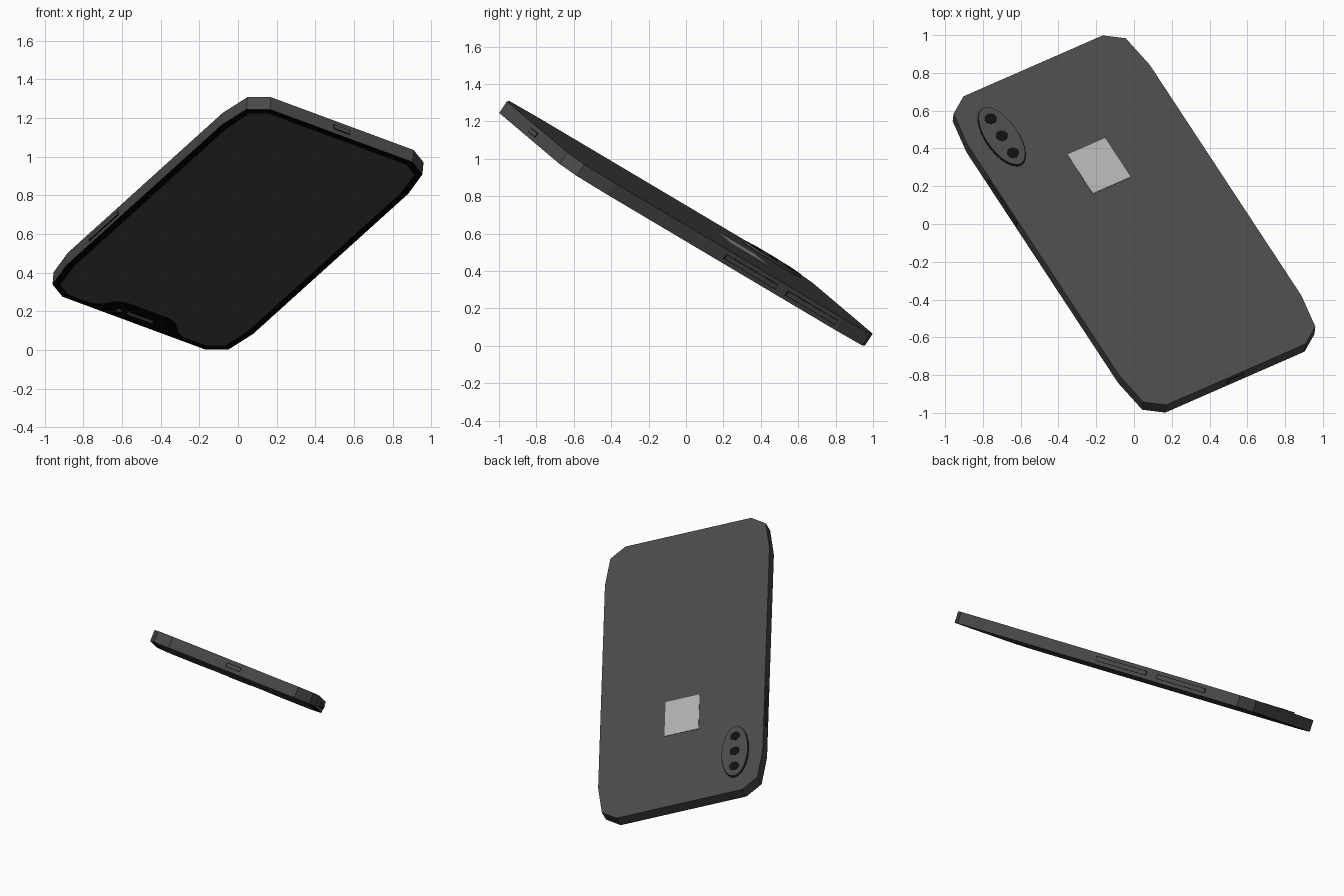
import bpy, bmesh, math
from mathutils import Vector, Matrix

cube = bpy.data.objects.get("Cube")
if cube:
    bpy.data.objects.remove(cube, do_unlink=True)


def material(name, rgb):
    m = bpy.data.materials.new(name)
    m.use_nodes = True
    m.diffuse_color = (*rgb, 1)
    m.node_tree.nodes["Principled BSDF"].inputs["Base Color"].default_value = (*rgb, 1)
    return m


GREY = material("body grey", (0.068,) * 3)
BLACK = material("bezel black", (0.001,) * 3)
GLASS = material("screen grey", (0.062,) * 3)
LENS = material("lens black", (0.005,) * 3)
LIGHT = material("badge light grey", (0.43,) * 3)
GRILLE = material("grille grey", (0.12,) * 3)

# Tilted frame of the handset: across, along, and out of the back
across = Vector((0.868, 0.38, -0.321)).normalized()
along = Vector((-0.493, 0.748, -0.444))
along = (along - along.dot(across) * across).normalized()
out = across.cross(along)
POSE = Matrix.Translation((0, 0, 0.655)) @ Matrix((across, along, out)).transposed().to_4x4()
HALF = 0.0375          # half thickness
WIDE, LONG = 0.556, 1.091


def finish(name, bm, *mats):
    bmesh.ops.recalc_face_normals(bm, faces=bm.faces)
    mesh = bpy.data.meshes.new(name)
    bm.to_mesh(mesh)
    bm.free()
    for m in mats:
        mesh.materials.append(m)
    mesh.transform(POSE)
    ob = bpy.data.objects.new(name, mesh)
    bpy.context.collection.objects.link(ob)
    return ob


def prism(name, pts, low, high, mat, front_mat=None):
    """Extrude a flat outline between two depths."""
    bm = bmesh.new()
    face = bm.faces.new([bm.verts.new((x, y, low)) for x, y in pts])
    ext = bmesh.ops.extrude_face_region(bm, geom=[face], use_keep_orig=True)
    verts = [g for g in ext["geom"] if isinstance(g, bmesh.types.BMVert)]
    bmesh.ops.translate(bm, verts=verts, vec=(0, 0, high - low))
    bmesh.ops.recalc_face_normals(bm, faces=bm.faces)
    if front_mat:
        for f in bm.faces:
            f.normal_update()
            f.material_index = 1 if f.normal.z < -0.9 else 0
        return finish(name, bm, mat, front_mat)
    return finish(name, bm, mat)


def box(name, centre, size, mat):
    bm = bmesh.new()
    bmesh.ops.create_cube(bm, size=1, matrix=Matrix.Translation(centre) @ Matrix.Diagonal((*size, 1)))
    return finish(name, bm, mat)


def ellipse(cx, cy, rx, ry, n):
    return [(cx + rx * math.cos(2 * math.pi * i / n), cy + ry * math.sin(2 * math.pi * i / n))
            for i in range(n)]


def corner_outline(quarter):
    """Mirror a quarter outline, listed from the long side to the end, to all four."""
    half = quarter + [(-x, y) for x, y in reversed(quarter)]
    return half + [(-x, -y) for x, y in half]


# Body with black front border
corner = [(WIDE, 0.815), (0.525, 1.02), (0.425, LONG)]
prism("body", corner_outline(corner), -HALF, HALF, GREY, BLACK)

# Screen with a notch at the upper end
inner = [(0.519, 0.80), (0.492, 0.995), (0.41, 1.052)]
notch = [(0.275, 1.052), (0.235, 1.03), (0.17, 0.955), (0.13, 0.94)]
upper = inner + notch
lower = [(x, -y) for x, y in inner]
right = list(reversed(lower)) + upper
screen = right + [(-x, y) for x, y in reversed(right)]
prism("screen", screen, -HALF - 0.002, -HALF + 0.002, GLASS)

# Earpiece and front camera in the notch
box("earpiece", (0, 1.025, -HALF), (0.15, 0.02, 0.006), GRILLE)
prism("front_camera", ellipse(-0.122, 1.03, 0.014, 0.014, 10), -HALF - 0.002, -HALF, GRILLE)

# Rear camera island with a dark seam and three lenses
CAM_U, CAM_V = -0.37, 0.776
prism("camera_seam", ellipse(CAM_U, CAM_V, 0.093, 0.203, 32), HALF - 0.002, HALF + 0.002, LENS)
prism("camera_island", ellipse(CAM_U, CAM_V, 0.088, 0.198, 32), HALF - 0.002, HALF + 0.012, GREY)
for i, step in enumerate((-0.12, 0, 0.12)):
    prism(f"rear_lens_{i + 1}", ellipse(CAM_U, CAM_V + step, 0.033, 0.033, 12),
          HALF, HALF + 0.014, LENS)

# Plain square badge on the back
badge = [(-0.115, 0.245), (0.115, 0.245), (0.115, 0.52), (-0.115, 0.52)]
prism("back_badge", badge, HALF - 0.002, HALF + 0.003, LIGHT)


# Side buttons, each with a thin dark seam
def button(name, side, start, end):
    mid, length = (start + end) / 2, end - start
    box(name + "_seam", (side * WIDE, mid, 0), (0.004, length + 0.008, 0.030), BLACK)
    box(name, (side * WIDE, mid, 0), (0.010, length, 0.023), GREY)


button("power_button", -1, 0.28, 0.58)
button("lower_volume_button", 1, 0.0, 0.36)
button("upper_volume_button", 1, 0.44, 0.79)

# Charging port at the lower end
box("port_seam", (0, -LONG, 0), (0.098, 0.004, 0.028), BLACK)
box("port", (0, -LONG, 0), (0.090, 0.007, 0.021), GREY)
